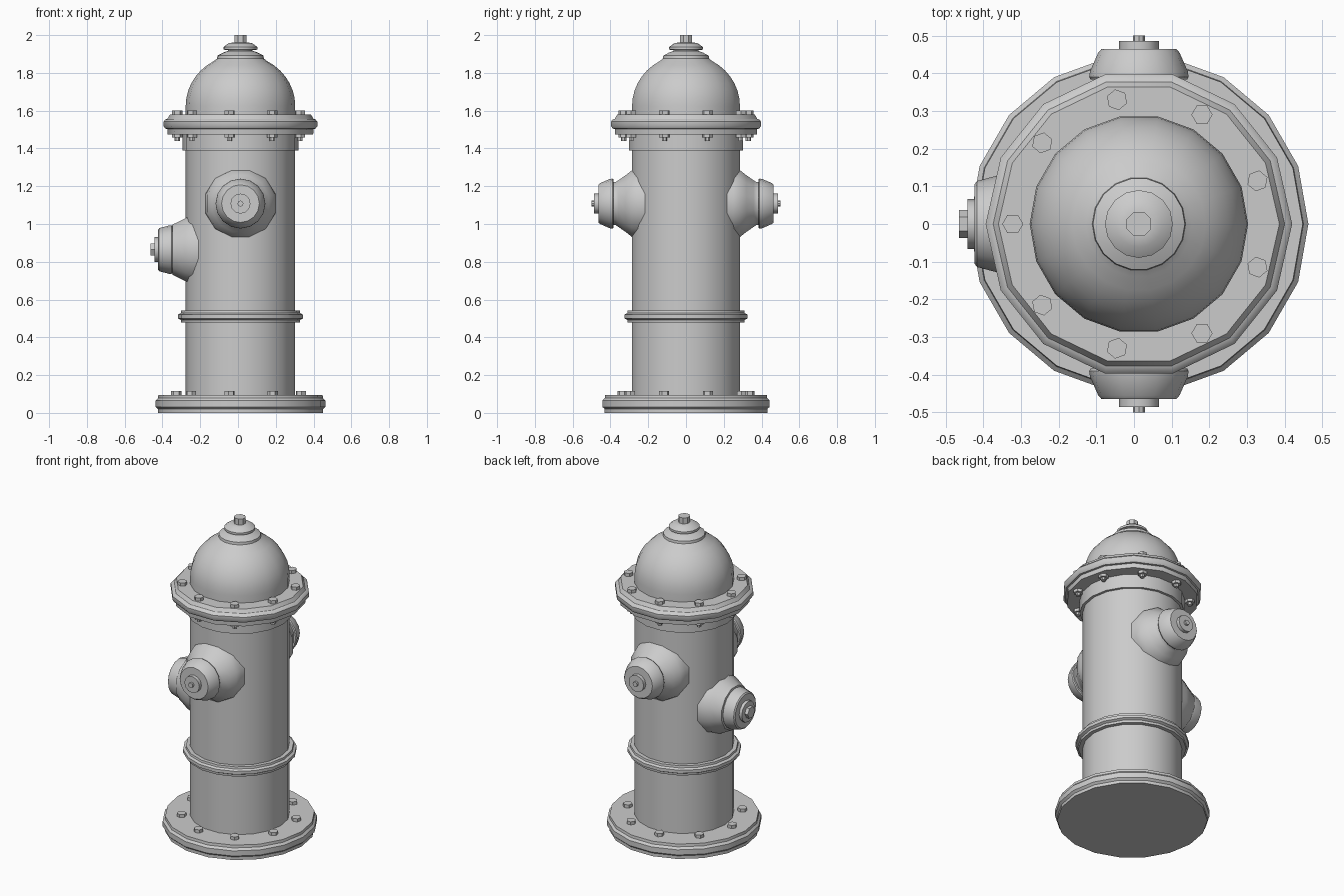
import bpy, bmesh
from math import sin, cos, pi, radians
from mathutils import Matrix, Vector

if "Cube" in bpy.data.objects:
    bpy.data.objects.remove(bpy.data.objects["Cube"])

CX = 0.013  # body axis, offset because one outlet sticks out to the left
UP = Matrix.Identity(3)


def add_lathe(bm, profile, sides, matrix, phase=0.0):
    """Revolve (radius, height) points and close both ends."""
    rings = []
    for r, h in profile:
        rings.append([bm.verts.new(matrix @ Vector((
            r * cos(phase + 2 * pi * i / sides),
            r * sin(phase + 2 * pi * i / sides), h))) for i in range(sides)])
    for a, b in zip(rings, rings[1:]):
        for i in range(sides):
            j = (i + 1) % sides
            bm.faces.new((a[i], a[j], b[j], b[i]))
    bm.faces.new(rings[0][::-1])
    bm.faces.new(rings[-1])


def finish(name, bm, smooth=True):
    bmesh.ops.recalc_face_normals(bm, faces=bm.faces)
    mesh = bpy.data.meshes.new(name)
    bm.to_mesh(mesh)
    bm.free()
    obj = bpy.data.objects.new(name, mesh)
    bpy.context.collection.objects.link(obj)
    if smooth:
        bpy.ops.object.select_all(action='DESELECT')
        obj.select_set(True)
        bpy.context.view_layer.objects.active = obj
        bpy.ops.object.shade_smooth_by_angle(angle=radians(35))
    return obj


def lathe(name, profile, sides, matrix=None, phase=0.0):
    bm = bmesh.new()
    add_lathe(bm, profile, sides, matrix or Matrix.Translation((CX, 0, 0)), phase)
    return finish(name, bm)


def bolt_ring(name, radius, profile):
    """Nine hexagonal bolts around the axis."""
    bm = bmesh.new()
    for k in range(9):
        a = radians(20 + 40 * k)
        m = Matrix.Translation((CX + radius * cos(a), radius * sin(a), 0))
        add_lathe(bm, profile, 6, m, a)
    finish(name, bm, smooth=False)


# Base plate and barrel
lathe("base_plate", [(.437, 0), (.437, .02), (.45, .032), (.45, .065),
                     (.437, .078), (.435, .095)], 18)
lathe("barrel", [(.29, .05), (.29, 1.5)], 18)
lathe("barrel_ring", [(.28, .478), (.314, .478), (.316, .492), (.331, .5),
                      (.331, .52), (.316, .528), (.314, .541), (.28, .541)], 18)
lathe("upper_collar", [(.28, 1.39), (.306, 1.39), (.306, 1.49)], 18)

# Bonnet flange
lathe("bonnet_flange", [(.385, 1.475), (.387, 1.503), (.398, 1.505), (.407, 1.518),
                        (.407, 1.542), (.398, 1.553), (.387, 1.557), (.373, 1.58)], 14)

# Domed bonnet: straight skirt then hemisphere, running into a neck
dome = [(.29, 1.56)]
for i in range(8):
    t = radians(61) * i / 7
    dome.append((.29 * cos(t), 1.625 + .272 * sin(t)))
dome += [(.124, 1.876), (.122, 1.892), (.09, 1.908), (.07, 1.915)]
lathe("bonnet_dome", dome, 18)
lathe("bonnet_cap", [(.065, 1.9), (.065, 1.921), (.09, 1.923), (.09, 1.937),
                     (.062, 1.957), (.035, 1.962)], 16)
lathe("operating_nut", [(.035, 1.95), (.035, 2.0)], 8, phase=pi / 8)

# Bolts
bolt_ring("base_bolts", .34, [(.028, .09), (.028, .115)])
bolt_ring("flange_bolts", .335, [(.028, 1.575), (.028, 1.6)])
bolt_ring("flange_nuts", .335, [(.028, 1.48), (.028, 1.457), (.014, 1.457), (.014, 1.44)])

# Two matching side outlets, front and back
for side, turn in (("front", -90), ("back", 90)):
    m = (Matrix.Translation((CX, 0, 1.108)) @ Matrix.Rotation(radians(turn), 4, 'Z')
         @ Matrix.Rotation(radians(90), 4, 'Y'))
    lathe(side + "_outlet_neck", [(.195, .19), (.19, .25), (.182, .287), (.155, .32),
                                  (.128, .358), (.118, .372), (.118, .395)], 12, m, pi / 12)
    lathe(side + "_outlet_cap", [(.128, .383), (.132, .39), (.13, .405), (.108, .455),
                                 (.1, .464)], 16, m)
    lathe(side + "_outlet_disc", [(.053, .455), (.053, .486)], 12, m)
    lathe(side + "_outlet_pin", [(.016, .48), (.016, .5)], 8, m)

# Larger pumper outlet on the left, set lower
m = Matrix.Translation((CX, 0, .864)) @ Matrix.Rotation(radians(-90), 4, 'Y')
lathe("pumper_outlet_neck", [(.195, .2), (.185, .26), (.172, .293), (.148, .338),
                             (.138, .36), (.115, .364)], 12, m, pi / 12)
lathe("pumper_outlet_cap", [(.115, .35), (.128, .365), (.128, .378), (.114, .43),
                            (.106, .436)], 16, m)
lathe("pumper_outlet_disc", [(.066, .43), (.066, .455)], 12, m)
lathe("pumper_outlet_nut", [(.037, .445), (.037, .477)], 6, m, pi / 6)
